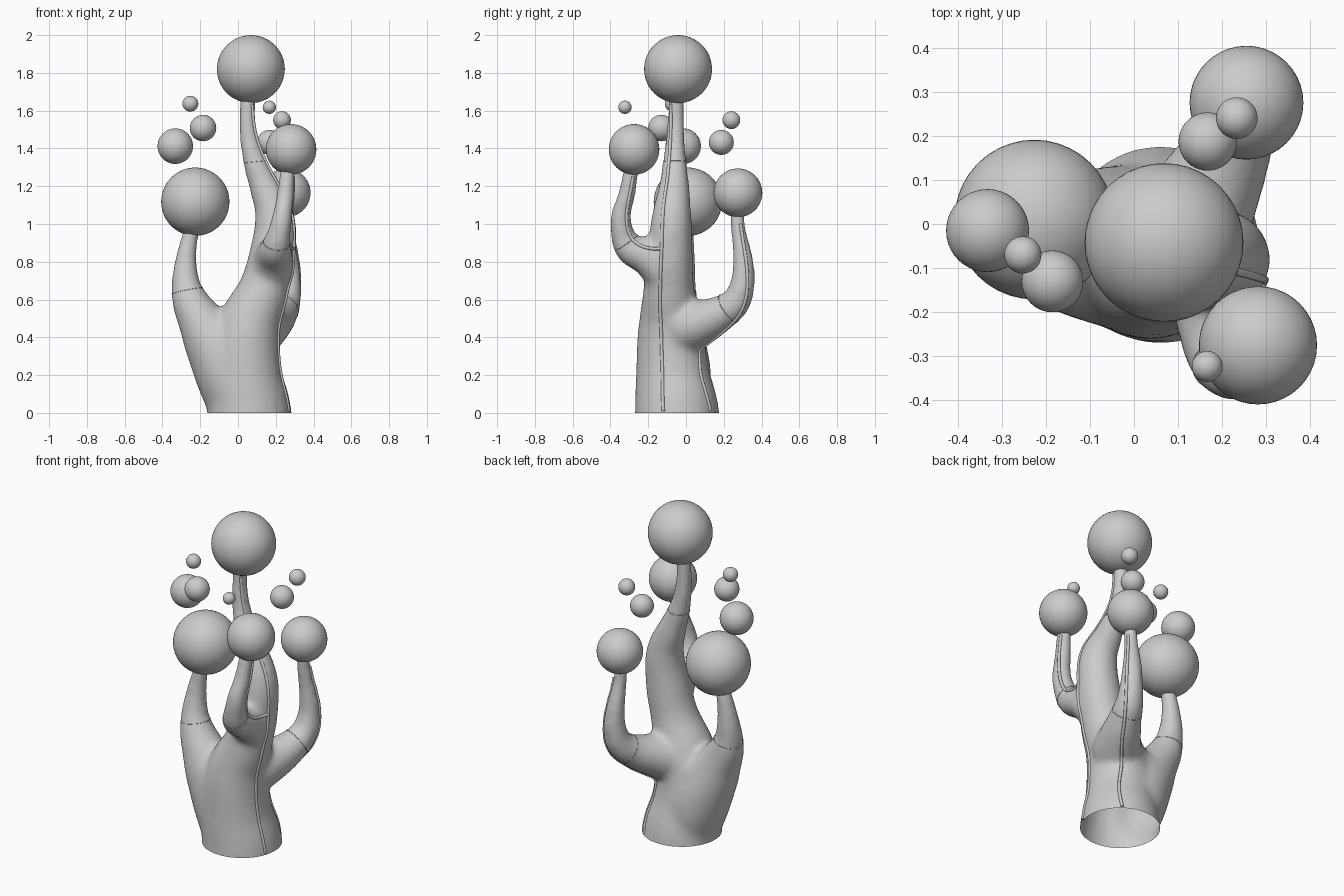
import bpy, bmesh, math
from mathutils import Vector
from mathutils.bvhtree import BVHTree

cube = bpy.data.objects.get("Cube")
if cube:
    bpy.data.objects.remove(cube, do_unlink=True)

GREY = (0.6, 0.6, 0.6, 1)
grey = bpy.data.materials.new("plain grey")
grey.use_nodes = True
grey.diffuse_color = GREY
grey.node_tree.nodes["Principled BSDF"].inputs["Base Color"].default_value = GREY


def add_object(name, data):
    ob = bpy.data.objects.new(name, data)
    bpy.context.collection.objects.link(ob)
    data.materials.clear()
    data.materials.append(grey)
    return ob


def evaluated_mesh(ob):
    bpy.context.view_layer.update()
    dg = bpy.context.evaluated_depsgraph_get()
    return bpy.data.meshes.new_from_object(ob.evaluated_get(dg), depsgraph=dg)


def tube_mesh(paths, depth, sides, cyclic=False):
    """Sweep round tubes along smooth paths of (x, y, z, radius)."""
    cu = bpy.data.curves.new("path", "CURVE")
    cu.dimensions = "3D"
    cu.bevel_depth = depth
    cu.bevel_resolution = sides
    cu.resolution_u = 8
    cu.use_fill_caps = True
    for path in paths:
        sp = cu.splines.new("BEZIER")
        sp.radius_interpolation = "CARDINAL"
        sp.use_cyclic_u = cyclic
        sp.bezier_points.add(len(path) - 1)
        for bp, (x, y, z, r) in zip(sp.bezier_points, path):
            bp.co = (x, y, z)
            bp.radius = r
            bp.handle_left_type = bp.handle_right_type = "AUTO"
    ob = add_object("path", cu)
    me = evaluated_mesh(ob)
    bpy.data.objects.remove(ob)
    return me


# Trunk and branches: overlapping tubes fused into one smooth skin
main_stem = [(.06, -.048, -.15, .225), (.06, -.048, 0, .225), (.04, -.07, .2, .197),
             (.055, -.083, .45, .172), (.135, -.09, .65, .137), (.183, -.085, .85, .122),
             (.193, -.075, 1.05, .105), (.14, -.062, 1.2, .082), (.09, -.06, 1.33, .064),
             (.053, -.055, 1.5, .048), (.055, -.05, 1.72, .044)]
left_branch = [(.03, -.05, .02, .18), (-.065, -.05, .25, .18), (-.175, -.05, .45, .137),
               (-.265, -.03, .63, .09), (-.278, -.01, .78, .062), (-.24, 0, 1, .042)]
crotch_web = [(0, -.055, .1, .18), (-.06, -.06, .3, .17), (-.09, -.06, .45, .135),
              (-.105, -.06, .51, .08)]
front_branch = [(.18, -.11, .74, .11), (.19, -.2, .825, .102), (.2, -.3, .875, .083),
                (.215, -.333, .94, .066), (.235, -.345, 1.04, .055),
                (.25, -.315, 1.15, .048), (.265, -.285, 1.32, .042)]
back_branch = [(.12, -.01, .45, .14), (.17, .08, .48, .122), (.22, .18, .525, .098),
               (.255, .265, .59, .08), (.27, .3, .69, .066), (.265, .3, .83, .054),
               (.255, .28, .95, .043), (.25, .265, 1.1, .039)]
me = tube_mesh([main_stem, left_branch, crotch_web, front_branch, back_branch], 1, 8)
trunk = add_object("trunk_and_branches", me)
rm = trunk.modifiers.new("fuse", "REMESH")
rm.mode = "VOXEL"
rm.voxel_size = 0.014
sm = trunk.modifiers.new("soften", "SMOOTH")
sm.factor = 0.5
sm.iterations = 26
skin = evaluated_mesh(trunk)
trunk.modifiers.clear()
trunk.data = skin

# Open flat cut at the foot
bm = bmesh.new()
bm.from_mesh(skin)
bmesh.ops.bisect_plane(bm, geom=bm.verts[:] + bm.edges[:] + bm.faces[:],
                       plane_co=(0, 0, 0), plane_no=(0, 0, 1), clear_inner=True)
bm.normal_update()
surface = BVHTree.FromBMesh(bm)
bm.to_mesh(skin)
bm.free()
skin.materials.clear()
skin.materials.append(grey)
skin.shade_smooth()


# Seams: thin cords laid on the +x side along (y, z) paths, relaxed on the skin
def seam(name, path):
    pts = []
    for (y0, z0), (y1, z1) in zip(path, path[1:]):
        for k in range(4):
            y, z = y0 + (y1 - y0) * k / 4, z0 + (z1 - z0) * k / 4
            hit = surface.ray_cast(Vector((1, y, z)), Vector((-1, 0, 0)))[0]
            pts.append(hit or surface.find_nearest(Vector((.27, y, z)))[0])
    for _ in range(12):
        inner = [surface.find_nearest((a + b * 2 + c) / 4)[0]
                 for a, b, c in zip(pts, pts[1:], pts[2:])]
        pts = [pts[0], *inner, pts[-1]]
    ob = add_object(name, tube_mesh([[(*p, 1) for p in pts]], 0.009, 2))
    ob.data.shade_smooth()


seam("main_seam", [(-.12, .01), (-.13, .3), (-.145, .55), (-.13, .8), (-.11, 1.1),
                   (-.095, 1.3), (-.085, 1.5), (-.08, 1.68)])
seam("back_seam", [(.13, .01), (.085, .15), (.065, .28), (.1, .36), (.19, .425),
                   (.275, .5), (.32, .6), (.33, .7), (.315, .85), (.28, 1.05)])
seam("front_seam", [(-.13, .87), (-.2, .865), (-.27, .89), (-.315, .96),
                    (-.32, 1.07), (-.295, 1.16), (-.275, 1.28)])


# Collars: fine rings hugging each branch
def collar(name, centre, axis):
    c, n = Vector(centre), Vector(axis).normalized()
    u = n.orthogonal().normalized()
    v = n.cross(u)
    ring = []
    for k in range(16):
        a = math.tau * k / 16
        hit = surface.ray_cast(c, u * math.cos(a) + v * math.sin(a), 0.2)[0]
        if hit:
            ring.append((*hit, 1))
    ob = add_object(name, tube_mesh([ring], 0.002, 1, True))
    ob.data.shade_smooth()


collar("left_collar", (-.268, -.028, .645), (-.2, .1, 1))
collar("main_collar", (.09, -.06, 1.33), (-.1, 0, 1))
collar("front_collar", (.205, -.32, .9), (.1, -.55, .8))
collar("back_collar", (.238, .225, .555), (.35, .8, .55))

# Round fruit: four on the branch tips, six floating
tips = {"top_ball": (.068, -.042, 1.82, .18), "left_ball": (-.226, .01, 1.118, .181),
        "front_ball": (.281, -.275, 1.395, .134), "back_ball": (.255, .275, 1.165, .129)}
floating = [(-.332, -.015, 1.412, .094), (-.185, -.13, 1.508, .07), (-.252, -.07, 1.637, .042),
            (.167, .187, 1.432, .066), (.233, .24, 1.55, .047), (.166, -.323, 1.618, .035)]
balls = list(tips.items()) + [(f"floating_ball_{i + 1}", b) for i, b in enumerate(floating)]
for name, (x, y, z, r) in balls:
    mesh = bpy.data.meshes.new(name)
    bm = bmesh.new()
    bmesh.ops.create_icosphere(bm, subdivisions=4, radius=r)
    bm.to_mesh(mesh)
    bm.free()
    mesh.shade_smooth()
    add_object(name, mesh).location = (x, y, z)
